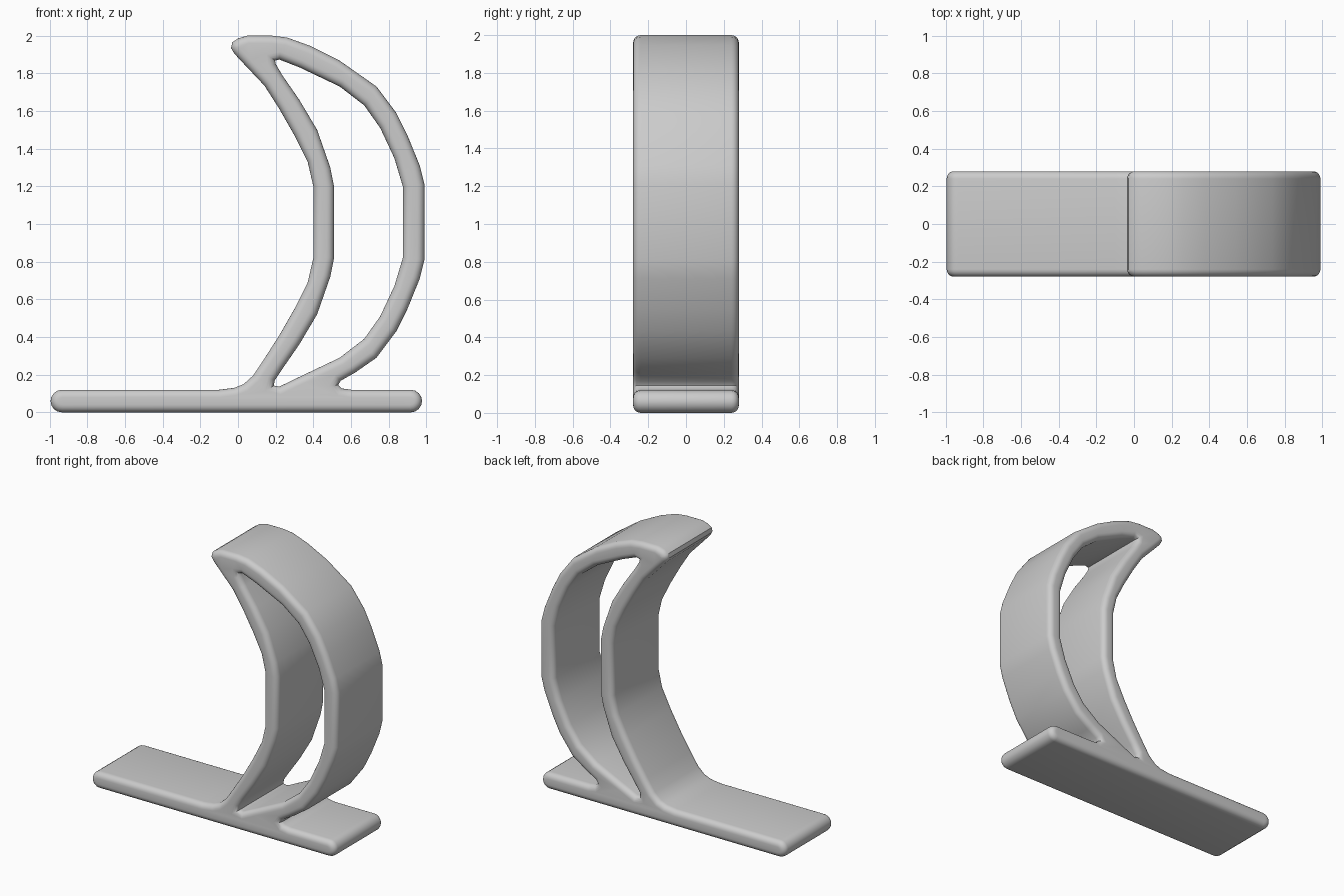
import bpy
import bmesh
import math
from mathutils import Vector

# Remove only the default cube
default_cube = bpy.data.objects.get("Cube")
if default_cube:
    bpy.data.objects.remove(default_cube, do_unlink=True)

HALF_DEPTH = 0.28      # half of the width along y
ROUND = 0.04           # radius of the softened front and back edges
ROUND_STEPS = 5
MID_HEIGHT = 1.01      # the crescent is mirrored about this height


def lower(points):
    """Mirror an upper half of the crescent to its lower half."""
    return [(x, 2 * MID_HEIGHT - z) for x, z in points]


def arc(x, z, radius, start, end, steps=8):
    """Points of a circular arc, angles in degrees."""
    angles = [math.radians(start + (end - start) * i / steps) for i in range(steps + 1)]
    return [(x + radius * math.cos(a), z + radius * math.sin(a)) for a in angles]


def inset_profile(points, amount):
    """Move each corner into the solid, which lies left of the path."""
    result = []
    count = len(points)
    for i in range(count):
        here = Vector(points[i])
        before = (here - Vector(points[i - 1])).normalized()
        after = (Vector(points[(i + 1) % count]) - here).normalized()
        normal_a = Vector((-before.y, before.x))
        normal_b = Vector((-after.y, after.x))
        scale = amount / max(0.7, 1 + normal_a.dot(normal_b))
        result.append(here + (normal_a + normal_b) * scale)
    return result


def rounded_layers():
    """Inset and y position for each ring, from the front to the back."""
    layers = []
    for i in range(ROUND_STEPS + 1):
        angle = math.pi / 2 * i / ROUND_STEPS
        inset = ROUND * (1 - math.sin(angle))
        layers.append((inset, -HALF_DEPTH + ROUND * (1 - math.cos(angle))))
    return layers + [(inset, -y) for inset, y in reversed(layers)]


def add_wall(bm, profile):
    """Sweep a closed profile through the layers; return its two end loops."""
    rings = []
    for inset, y in rounded_layers():
        ring = [bm.verts.new((p.x, y, p.y)) for p in inset_profile(profile, inset)]
        rings.append(ring)
    count = len(profile)
    for near, far in zip(rings, rings[1:]):
        for i in range(count):
            j = (i + 1) % count
            bm.faces.new((near[i], near[j], far[j], far[i]))
    return [[bm.edges.get((ring[i], ring[(i + 1) % count])) for i in range(count)]
            for ring in (rings[0], rings[-1])]


# Upper halves of the four crescent edges, from mid height to the top
back_outside = [(0.99, 1.21), (0.965, 1.31), (0.9, 1.47), (0.84, 1.59), (0.735, 1.73)]
back_inside = [(0.875, 1.2), (0.83, 1.35), (0.755, 1.51), (0.67, 1.63), (0.54, 1.73), (0.33, 1.83)]
front_inside = [(0.51, 1.2), (0.49, 1.3), (0.42, 1.5), (0.325, 1.66), (0.235, 1.79)]
front_outside = [(0.4, 1.2), (0.37, 1.33), (0.3, 1.47), (0.22, 1.61), (0.14, 1.735)]

# Joints between the crescent and the base, and the top tip
back_joint = [(0.6, 0.12), (0.55, 0.127), (0.532, 0.145), (0.545, 0.168), (0.62, 0.21)]
top_tip = [(0.54, 1.867), (0.38, 1.947), (0.26, 1.99), (0.18, 2), (0.05, 2), (0, 1.985),
           (-0.03, 1.965), (-0.037, 1.935), (-0.02, 1.905), (0.035, 1.846)]
front_joint = [(0.08, 0.195), (0.03, 0.15), (-0.02, 0.13), (-0.1, 0.12)]

# Outline runs anticlockwise around the base and crescent
outline = (arc(0.917, 0.06, 0.06, -90, 90) + back_joint
           + lower(reversed(back_outside)) + back_outside + top_tip
           + front_outside[::-1] + lower(front_outside)
           + front_joint + arc(-0.935, 0.06, 0.06, 90, 270))

# Opening runs clockwise so that the solid stays on its left
opening = ([(0.2, 1.85), (0.197, 1.868), (0.22, 1.873)]
           + back_inside[::-1] + lower(back_inside)
           + [(0.22, 0.137), (0.19, 0.142), (0.195, 0.17)]
           + lower(reversed(front_inside)) + front_inside)

# Crescent and base, one blended body
bm = bmesh.new()
outer_loops = add_wall(bm, outline)
inner_loops = add_wall(bm, opening)
for outer, inner, side in zip(outer_loops, inner_loops, (-1, 1)):
    bmesh.ops.triangle_fill(bm, use_beauty=True, edges=outer + inner, normal=(0, side, 0))
bmesh.ops.recalc_face_normals(bm, faces=bm.faces[:])
mesh = bpy.data.meshes.new("crescent_stand")
bm.to_mesh(mesh)
bm.free()
stand = bpy.data.objects.new("crescent_stand", mesh)
bpy.context.scene.collection.objects.link(stand)

# Plain grey finish
grey = bpy.data.materials.new("plain_grey")
grey.use_nodes = True
colour = (0.6, 0.6, 0.6, 1)
grey.diffuse_color = colour
for node in grey.node_tree.nodes:
    if node.type == "BSDF_PRINCIPLED":
        node.inputs["Base Color"].default_value = colour
mesh.materials.append(grey)

# Smooth shading
bpy.ops.object.select_all(action="DESELECT")
stand.select_set(True)
bpy.context.view_layer.objects.active = stand
bpy.ops.object.shade_smooth_by_angle(angle=math.radians(40))
